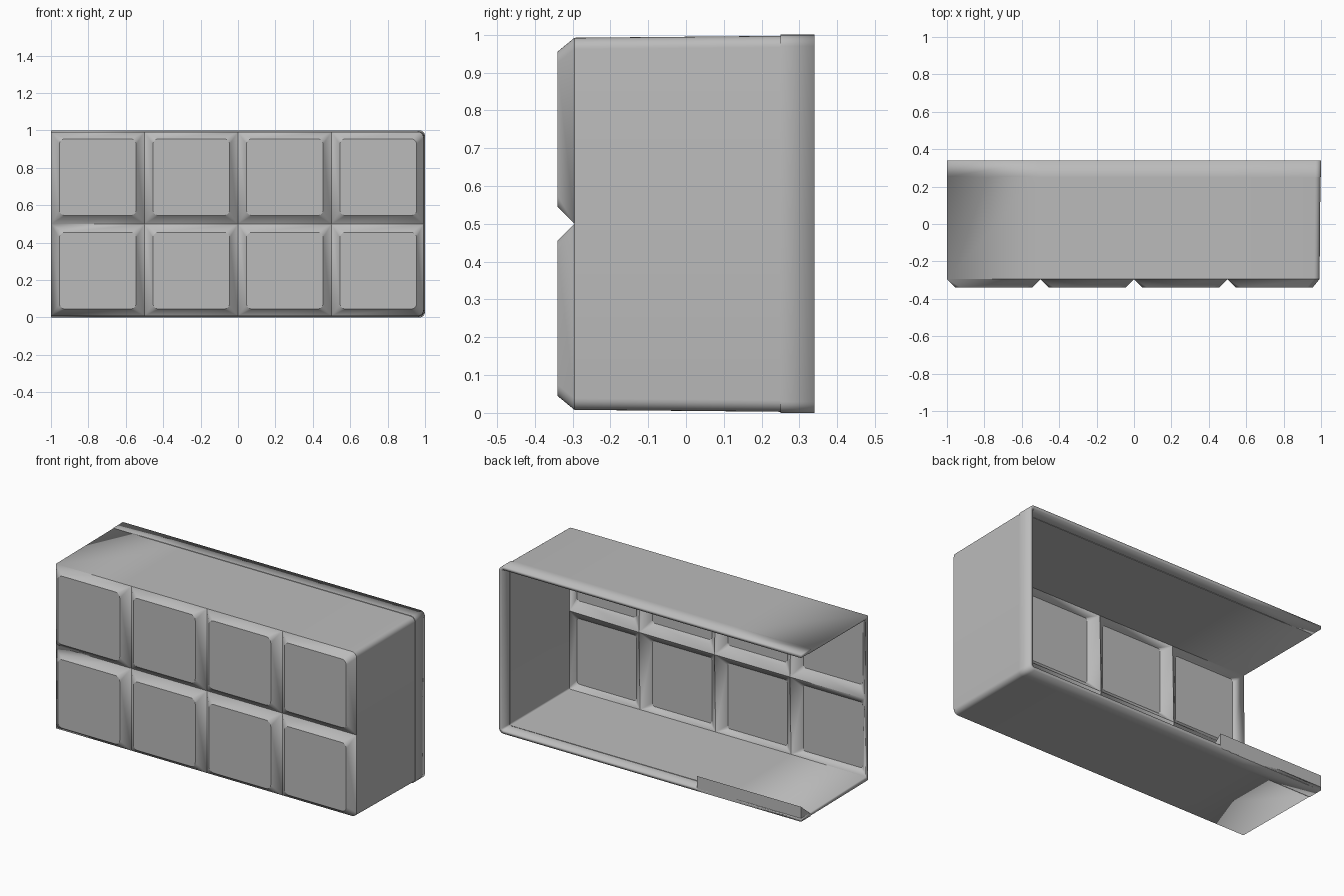
import bpy, bmesh
from math import cos, sin, pi

cube = bpy.data.objects.get("Cube")
if cube:
    bpy.data.objects.remove(cube, do_unlink=True)

FACE_Y, GROOVE_Y, BAND_Y, BACK_Y = -0.34, -0.295, 0.25, 0.34
CELL, INSET, RADIUS, STEPS, WALL = 0.5, 0.045, 0.03, 6, 0.02
DRAFT, STEP = 0.008, 0.003

grey = bpy.data.materials.new("plain grey")
grey.use_nodes = True
colour = (0.5, 0.5, 0.5, 1)
grey.diffuse_color = colour
grey.node_tree.nodes["Principled BSDF"].inputs["Base Color"].default_value = colour


def make_object(name, bm):
    mesh = bpy.data.meshes.new(name)
    bm.to_mesh(mesh)
    bm.free()
    mesh.materials.append(grey)
    obj = bpy.data.objects.new(name, mesh)
    bpy.context.collection.objects.link(obj)
    return obj


def rounded_rect(x0, x1, z0, z1, radii):
    """Counter-clockwise outline, one arc per corner (zero radius repeats it)."""
    corners = [(x1, z1, -1, -1), (x0, z1, 1, -1), (x0, z0, 1, 1), (x1, z0, -1, 1)]
    points = []
    for quarter, ((x, z, sx, sz), r) in enumerate(zip(corners, radii)):
        for i in range(STEPS + 1):
            a = (quarter + i / STEPS) * pi / 2
            points.append((x + sx * r + r * cos(a), z + sz * r + r * sin(a)))
    return points


def add_cell(bm, column, row):
    """One raised pillow panel with sloping sides."""
    x0, z0 = -1 + column * CELL, row * CELL
    x1, z1 = x0 + CELL, z0 + CELL
    last = column == 3
    radii = [RADIUS if last and row == 1 else 0, 0, 0,
             RADIUS if last and row == 0 else 0]
    outer = rounded_rect(x0, x1 - DRAFT * last, z0 + DRAFT * (row == 0),
                         z1 - DRAFT * (row == 1), radii)
    inner = rounded_rect(x0 + INSET, x1 - INSET, z0 + INSET, z1 - INSET, [RADIUS] * 4)
    o = [bm.verts.new((x, GROOVE_Y, z)) for x, z in outer]
    n = [bm.verts.new((x, FACE_Y, z)) for x, z in inner]
    bm.faces.new(n)
    for i in range(len(o)):
        j = (i + 1) % len(o)
        bm.faces.new((o[i], o[j], n[j], n[i]))


def extrude_rim(bm, edges, y, grow):
    """Pull the rim back to y while spreading it outwards by grow."""
    geom = bmesh.ops.extrude_edge_only(bm, edges=edges)["geom"]
    for v in (g for g in geom if isinstance(g, bmesh.types.BMVert)):
        v.co.y = y
        v.co.z += grow * (1 if v.co.z > 0.9 else -1 if v.co.z < 0.1 else 0)
        if v.co.x > 0.9:
            v.co.x += grow
    return [g for g in geom if isinstance(g, bmesh.types.BMEdge)]


# Shell: panelled front with drafted top, bottom and one end; back and other end open
bm = bmesh.new()
for column in range(4):
    for row in range(2):
        add_cell(bm, column, row)
bmesh.ops.remove_doubles(bm, verts=bm.verts, dist=1e-4)
rim = [e for e in bm.edges if e.is_boundary
       and not all(v.co.x < -0.999 for v in e.verts)]
rim = extrude_rim(bm, rim, BAND_Y, DRAFT - STEP)
rim = extrude_rim(bm, rim, BAND_Y, STEP)
extrude_rim(bm, rim, BACK_Y, 0)
bmesh.ops.recalc_face_normals(bm, faces=bm.faces)
if max(bm.faces, key=lambda f: f.calc_area() if abs(f.normal.y) > 0.9 else 0).normal.y > 0:
    bmesh.ops.reverse_faces(bm, faces=bm.faces)
shell = make_object("panelled_shell", bm)
solid = shell.modifiers.new("wall", 'SOLIDIFY')
solid.thickness, solid.offset, solid.use_even_offset = WALL, -1, True

# Wedge lip along part of the lower back edge
bm = bmesh.new()
profile = [(BACK_Y, 0), (BACK_Y, 0.09), (0.245, 0.01), (0.245, 0.002)]
end = bm.faces.new([bm.verts.new((-1, y, z)) for y, z in profile])
geom = bmesh.ops.extrude_face_region(bm, geom=[end])["geom"]
bmesh.ops.translate(bm, vec=(0.69, 0, 0),
                    verts=[g for g in geom if isinstance(g, bmesh.types.BMVert)])
bmesh.ops.recalc_face_normals(bm, faces=bm.faces)
make_object("back_lip", bm)

# Smooth the rounded corners, keep the creases
bpy.ops.object.select_all(action='DESELECT')
shell.select_set(True)
bpy.context.view_layer.objects.active = shell
bpy.ops.object.shade_smooth_by_angle(angle=pi / 6)
